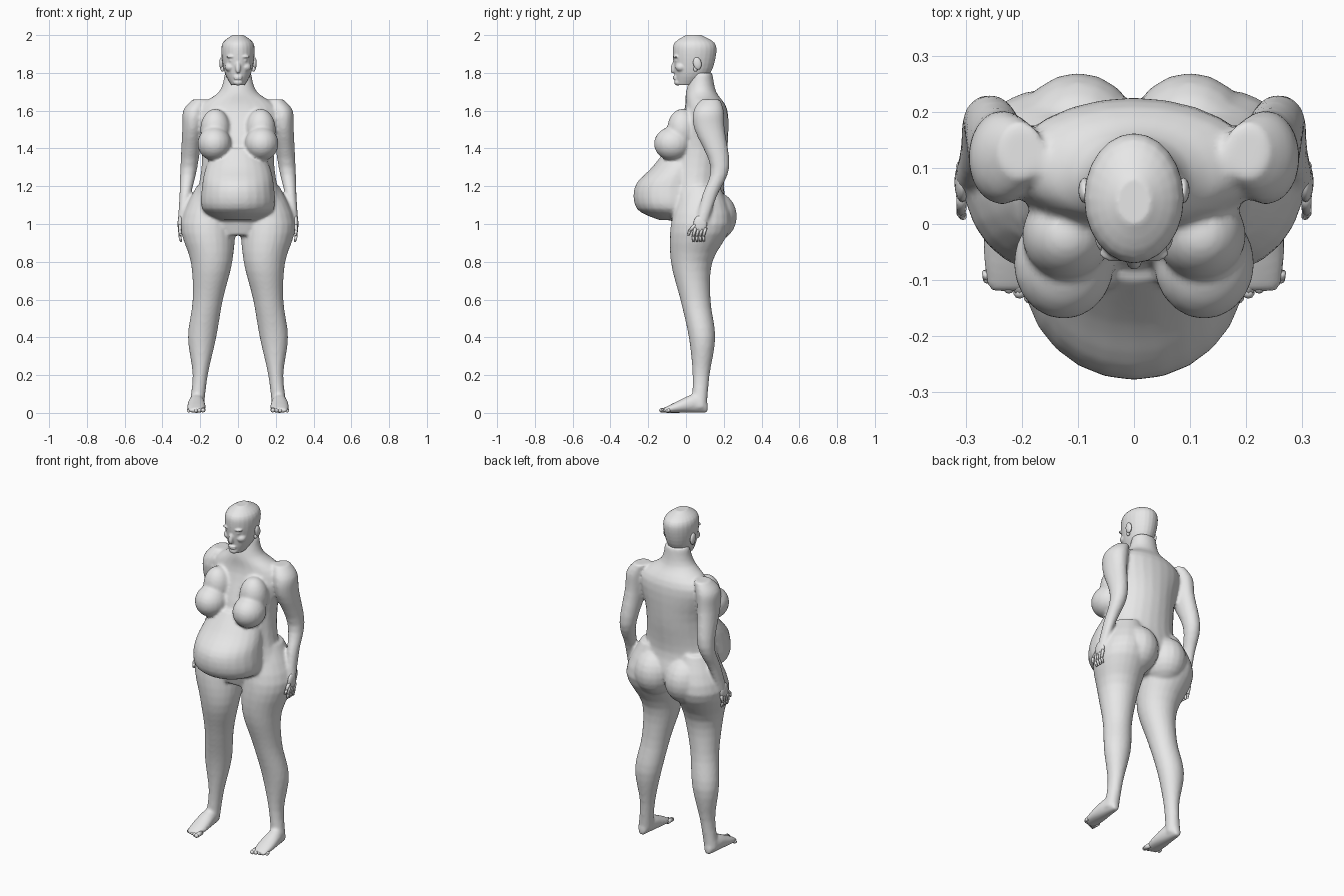
import bpy, bmesh, math
from mathutils import Vector, Matrix

default_cube = bpy.data.objects.get("Cube")
if default_cube:
    bpy.data.objects.remove(default_cube, do_unlink=True)

grey = (.8, .8, .8, 1)
skin = bpy.data.materials.new("plain grey")
skin.use_nodes = True
skin.diffuse_color = grey
skin.node_tree.nodes["Principled BSDF"].inputs["Base Color"].default_value = grey


def refine(rows, steps=4):
    """Pass a smooth spline through the given rows of values."""
    padded = [rows[0], *rows, rows[-1]]
    result = []
    for before, start, end, after in zip(padded, padded[1:], padded[2:], padded[3:]):
        for step in range(steps):
            t = step / steps
            result.append([
                q + t * ((r - p) + t * ((2 * p - 5 * q + 4 * r - s)
                                        + t * (3 * q - p - 3 * r + s))) / 2
                for p, q, r, s in zip(before, start, end, after)])
    return result + [rows[-1]]


def loft(bm, rings, side=1, along_y=False, count=24):
    """Closed tube of ellipses; ring = (position, two centres, two radii)."""
    loops = []
    for position, centre_a, centre_b, radius_a, radius_b in refine(rings):
        loop = []
        for i in range(count):
            angle = math.tau * i / count
            a = side * (centre_a + radius_a * math.cos(angle))
            b = centre_b + radius_b * math.sin(angle)
            loop.append(bm.verts.new((a, position, b) if along_y else (a, b, position)))
        loops.append(loop)
    for lower, upper in zip(loops, loops[1:]):
        for i in range(count):
            bm.faces.new((lower[i - 1], lower[i], upper[i], upper[i - 1]))
    bm.faces.new(loops[0])
    bm.faces.new(loops[-1])


def trunk(bm, rows):
    """Loft on the centre line; row = (height, front, back, half width)."""
    loft(bm, [(z, 0, (front + back) / 2, width, (back - front) / 2)
              for z, front, back, width in rows])


def blob(bm, centre, radii, side=1, tilt=0):
    x, y, z = centre
    matrix = (Matrix.Translation((side * x, y, z)) @ Matrix.Rotation(tilt, 4, "X")
              @ Matrix.Diagonal((*radii, 1)))
    bmesh.ops.create_uvsphere(bm, u_segments=20, v_segments=12, radius=1, matrix=matrix)


def digit(bm, points, radius, side):
    """Tapered finger or toe following the points, with rounded joints."""
    joints = [Vector((side * x, y, z)) for x, y, z in points]
    for start, end in zip(joints, joints[1:]):
        bone = end - start
        turn = bone.to_track_quat("Z", "Y").to_matrix().to_4x4()
        tip = radius * .85
        bmesh.ops.create_cone(bm, cap_ends=True, segments=8, radius1=radius, radius2=tip,
                              depth=bone.length,
                              matrix=Matrix.Translation((start + end) / 2) @ turn)
        bmesh.ops.create_icosphere(bm, subdivisions=2, radius=tip,
                                   matrix=Matrix.Translation(end))
        radius = tip


def finish(bm, name, voxel=0, smoothing=0):
    """Make the object; with a voxel size, fuse its volumes into one skin."""
    bmesh.ops.recalc_face_normals(bm, faces=bm.faces)
    mesh = bpy.data.meshes.new(name)
    bm.to_mesh(mesh)
    bm.free()
    mesh.materials.append(skin)
    mesh.shade_smooth()
    part = bpy.data.objects.new(name, mesh)
    bpy.context.collection.objects.link(part)
    if voxel:
        fuse = part.modifiers.new("fuse", "REMESH")
        fuse.mode = "VOXEL"
        fuse.voxel_size = voxel
        fuse.use_smooth_shade = True
        relax = part.modifiers.new("relax", "SMOOTH")
        relax.iterations = smoothing


# Torso with neck, then the belly
body = bmesh.new()
trunk(body, [(.94, -.05, .12, .15), (1.05, -.08, .22, .28), (1.2, -.1, .2, .21),
             (1.4, -.08, .22, .19), (1.6, -.01, .22, .22), (1.7, 0, .16, .1),
             (1.8, .03, .14, .07)])
trunk(body, [(z, front, .1, width) for z, front, width in (
    (1.02, -.14, .1), (1.08, -.26, .19), (1.2, -.27, .19), (1.3, -.18, .17), (1.4, -.1, .12))])

for side in (1, -1):
    # Breasts and buttocks
    blob(body, (.125, -.07, 1.425), (.09, .1, .09), side)
    blob(body, (.12, -.02, 1.5), (.08, .08, .11), side)
    blob(body, (.1, .13, 1.04), (.12, .14, .14), side)
    # Legs
    loft(body, [(.03, .22, .07, .04, .04), (.2, .2, .08, .04, .045), (.4, .19, .085, .075, .07),
                (.6, .16, .05, .08, .08), (.8, .14, .03, .11, .11), (1, .16, .08, .145, .16),
                (1.2, .13, .08, .09, .1)], side)
    # Arms
    loft(body, [(1, .3, .08, .02, .03), (1.15, .28, .125, .03, .04), (1.3, .26, .18, .045, .05),
                (1.5, .24, .125, .055, .08), (1.6, .23, .12, .06, .08), (1.66, .2, .13, .04, .05)],
         side)
    # Feet, resting on the ground
    loft(body, [(y, .22, height, width, height) for y, width, height in (
        (-.12, .04, .012), (-.05, .05, .03), (.05, .04, .05), (.115, .02, .025))],
        side, along_y=True)
finish(body, "body", voxel=.009, smoothing=5)

navel = bmesh.new()
blob(navel, (0, -.265, 1.14), (.015, .01, .02))
finish(navel, "navel")

# Head with nose, chin, lips, brow, eyes and cheeks
head = bmesh.new()
trunk(head, [(1.735, -.05, .06, .035), (1.8, -.06, .13, .07), (1.9, -.07, .16, .088),
             (1.96, -.06, .15, .08), (2, 0, .08, .03)])
blob(head, (0, -.066, 1.83), (.014, .014, .035), tilt=-.2)
blob(head, (0, -.045, 1.75), (.026, .018, .017))
for lip_height in (1.77, 1.78):
    blob(head, (0, -.057, lip_height), (.024, .013, .006))
for side in (1, -1):
    blob(head, (.033, -.052, 1.886), (.03, .016, .008), side)
    blob(head, (.033, -.046, 1.866), (.016, .014, .009), side)
    blob(head, (.04, -.026, 1.83), (.03, .03, .025), side)
finish(head, "head", voxel=.005, smoothing=3)

for side, label in ((1, "left"), (-1, "right")):
    # Ears: a tilted shell with a lobe
    ear = bmesh.new()
    blob(ear, (.088, .06, 1.85), (.011, .022, .033), side, tilt=.2)
    blob(ear, (.083, .05, 1.82), (.009, .011, .014), side)
    finish(ear, label + "_ear")

    # Hands: palm, four bent fingers and a thumb
    hand = bmesh.new()
    blob(hand, (.306, .075, 1), (.014, .036, .045), side)
    for finger in range(4):
        y = .05 + .018 * finger
        digit(hand, [(.308, y, .98), (.308, y - .012, .935), (.302, y - .01, .91)], .009, side)
    digit(hand, [(.306, .055, 1), (.308, .02, .965), (.305, .014, .945)], .01, side)
    finish(hand, label + "_hand")

    # Toes, longest on the inner side
    toes = bmesh.new()
    for toe in range(5):
        x = .185 + .019 * toe
        radius = .014 - .001 * toe
        digit(toes, [(x, -.085, .016), (x, -.13 + .008 * toe, radius)], radius, side)
    finish(toes, label + "_toes")
